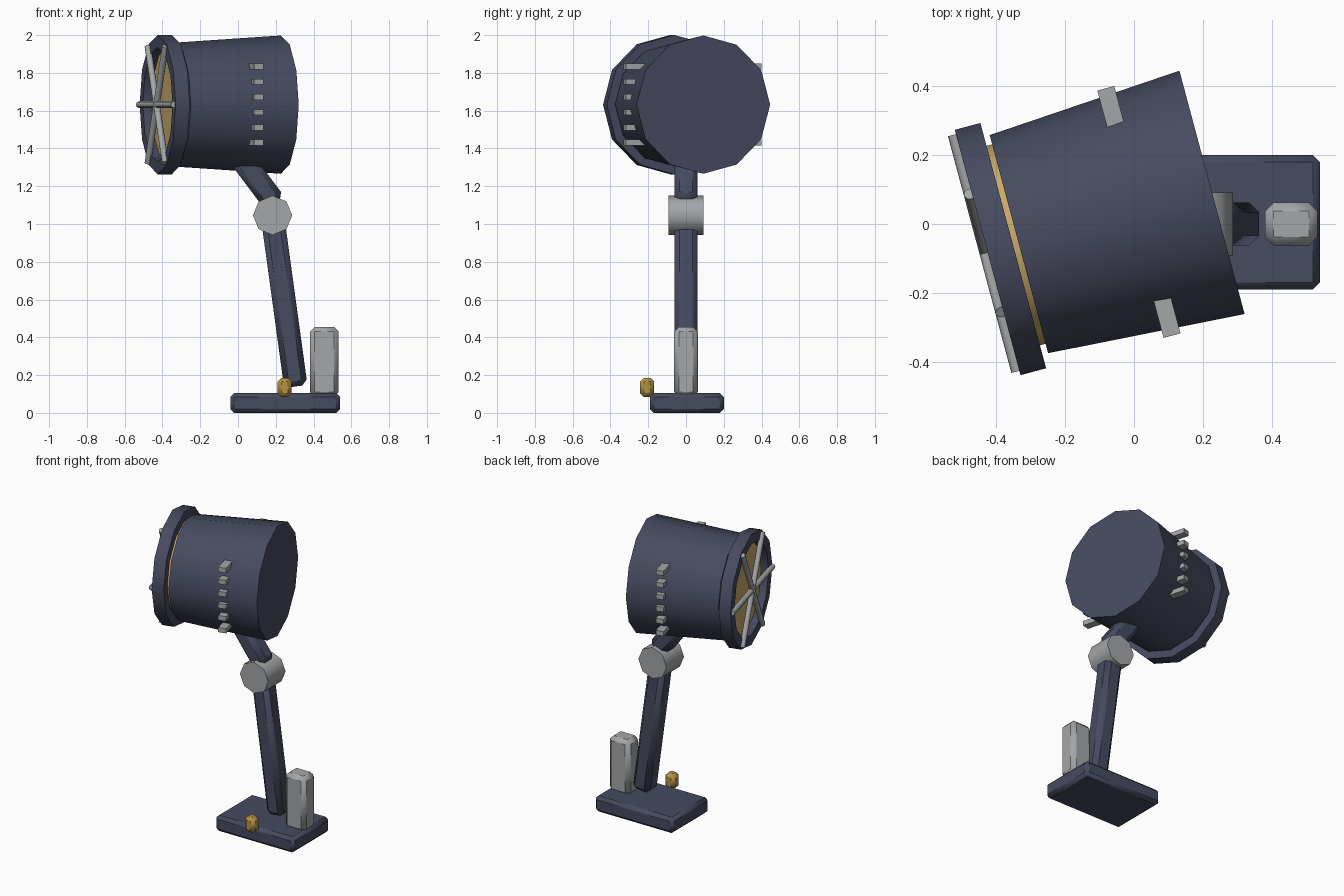
import bpy, bmesh, math
from mathutils import Matrix, Vector

if "Cube" in bpy.data.objects:
    bpy.data.objects.remove(bpy.data.objects["Cube"])


def material(name, rgb):
    m = bpy.data.materials.new(name)
    m.diffuse_color = (*rgb, 1)
    m.use_nodes = True
    m.node_tree.nodes["Principled BSDF"].inputs["Base Color"].default_value = m.diffuse_color
    return m


NAVY = material("navy paint", (0.062, 0.069, 0.115))
GREY = material("grey metal", (0.37, 0.38, 0.39))
BRASS = material("brass reflector", (0.58, 0.40, 0.14))
AMBER = material("amber knob", (0.46, 0.29, 0.055))

# Head frame: the lamp points along local -x, turned 15 degrees
HEAD = Matrix.Translation((-0.008, 0.029, 1.632)) @ Matrix.Rotation(math.radians(15), 4, 'Z')


def finish(name, bm, mat, matrix, bevel=0):
    bmesh.ops.recalc_face_normals(bm, faces=bm.faces)
    me = bpy.data.meshes.new(name)
    bm.to_mesh(me)
    bm.free()
    me.materials.append(mat)
    ob = bpy.data.objects.new(name, me)
    bpy.context.collection.objects.link(ob)
    ob.matrix_world = matrix
    if bevel:
        b = ob.modifiers.new("bevel", 'BEVEL')
        b.width, b.segments = bevel, 1
    bpy.ops.object.select_all(action='DESELECT')
    ob.select_set(True)
    bpy.context.view_layer.objects.active = ob
    bpy.ops.object.shade_smooth_by_angle(angle=math.radians(46))
    return ob


def box(name, size, loc, mat, bevel=0, frame=Matrix()):
    bm = bmesh.new()
    bmesh.ops.create_cube(bm, size=1, matrix=Matrix.Diagonal((*size, 1)))
    return finish(name, bm, mat, frame @ Matrix.Translation(loc), bevel)


def arm(name, a, b, width, mat, bevel):
    """Bevelled square bar between two points in the xz plane."""
    a, b = Vector(a), Vector(b)
    d = b - a
    rot = Matrix.Rotation(math.atan2(d.x, d.z), 4, 'Y')
    return box(name, (width, width, d.length), (0, 0, 0), mat, bevel,
               Matrix.Translation((a + b) / 2) @ rot)


def cylinder(name, radius, length, sides, mat, matrix):
    bm = bmesh.new()
    bmesh.ops.create_cone(bm, cap_ends=True, segments=sides, radius1=radius,
                          radius2=radius, depth=length)
    return finish(name, bm, mat, matrix)


def lathe(name, profile, mat, closed=False, sides=12):
    """Turn (distance forward, radius) points around the head axis."""
    bm = bmesh.new()
    rings = []
    for s, r in profile:
        rings.append([bm.verts.new((-s, r * math.cos(t), r * math.sin(t)))
                      for t in (2 * math.pi * i / sides for i in range(sides))])
    pairs = list(zip(rings, rings[1:] + rings[:1]))
    for r0, r1 in (pairs if closed else pairs[:-1]):
        for i in range(sides):
            j = (i + 1) % sides
            bm.faces.new((r0[i], r0[j], r1[j], r1[i]))
    if not closed:
        bm.faces.new(rings[0])
        bm.faces.new(rings[-1])
    return finish(name, bm, mat, HEAD)


# Base with rear post and knob
box("base", (0.58, 0.39, 0.105), (0.25, 0.005, 0.0525), NAVY, 0.02)
box("rear_post", (0.152, 0.125, 0.37), (0.457, 0, 0.27), GREY, 0.025)
box("knob", (0.074, 0.074, 0.102), (0.247, -0.206, 0.135), AMBER, 0.02)

# Arms and elbow
arm("lower_arm", (0.306, 0, 0.14), (0.188, 0, 1.0), 0.124, NAVY, 0.028)
arm("upper_arm", (0.195, 0, 1.11), (0.0, 0, 1.37), 0.124, NAVY, 0.028)
cylinder("elbow_joint", 0.104, 0.184, 8, GREY,
         Matrix.Translation((0.183, 0, 1.046)) @ Matrix.Rotation(math.pi / 2, 4, 'X'))

# Lamp head: tapered housing, reflector and front rim
lathe("housing", [(-0.243, 0.366), (0.338, 0.328)], NAVY)
lathe("reflector", [(0.30, 0.300), (0.385, 0.300)], BRASS)
lathe("front_rim", [(0.355, 0.304), (0.355, 0.369), (0.432, 0.369), (0.432, 0.304)],
      NAVY, closed=True)

# Grille bars crossing the front
for k in range(3):
    cylinder(f"grille_bar_{k + 1}", 0.018, 0.712, 8, GREY,
             HEAD @ Matrix.Translation((-0.438, 0, 0))
             @ Matrix.Rotation(math.radians(90 + 60 * k), 4, 'X'))

# Vent fins on both sides
for side, label in ((-1, "front"), (1, "back")):
    for k in range(6):
        box(f"{label}_fin_{k + 1}", (0.051, 0.11, 0.031),
            (0.023, side * 0.317, (k - 2.5) * 0.0805), GREY, 0, HEAD)
